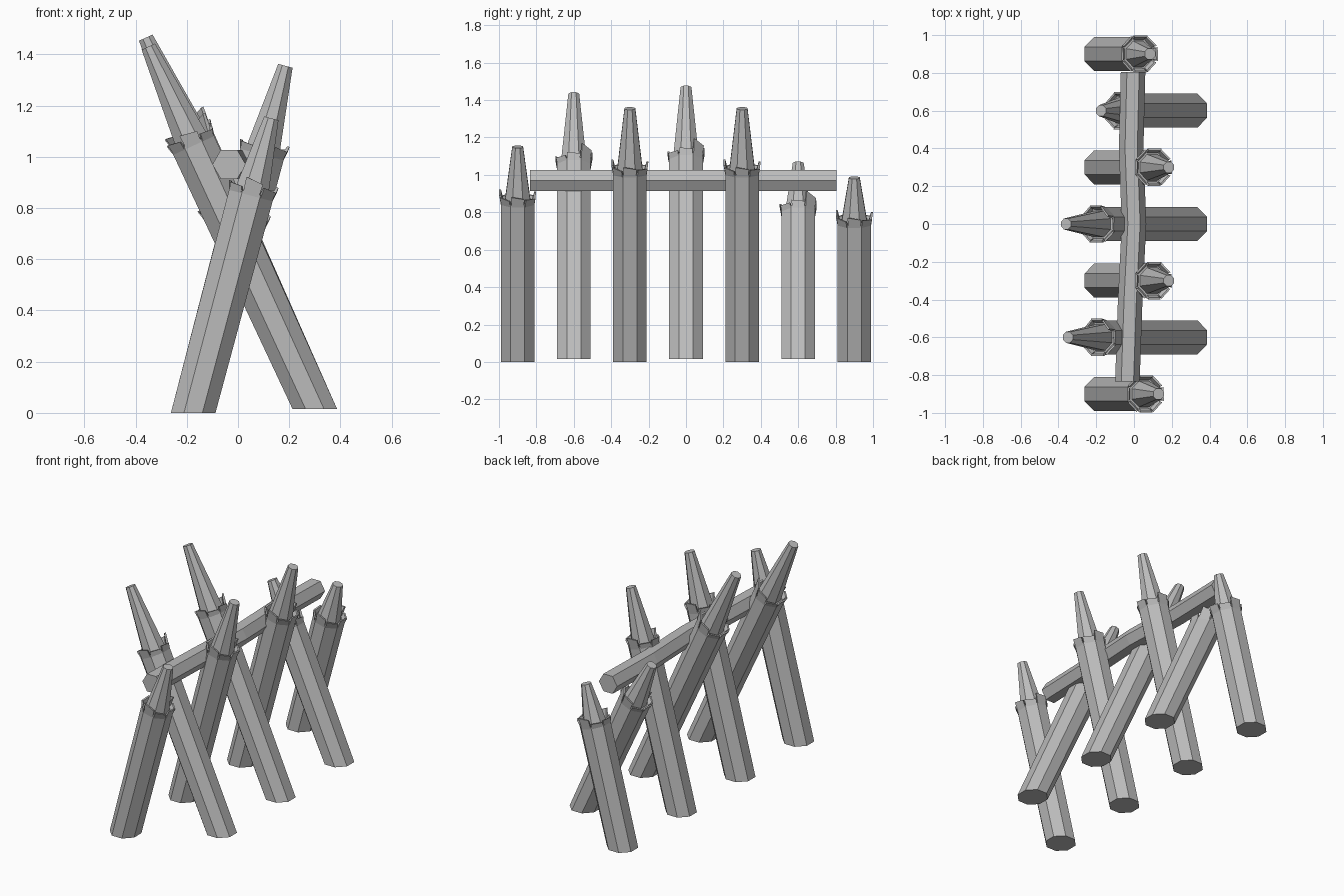
import bpy
import bmesh
from math import cos, sin, pi
from mathutils import Vector

cube = bpy.data.objects.get("Cube")
if cube:
    bpy.data.objects.remove(cube)

grey = bpy.data.materials.new("plain_grey")
grey.use_nodes = True
GREY = (0.5, 0.5, 0.5, 1)
grey.diffuse_color = GREY
grey.node_tree.nodes["Principled BSDF"].inputs["Base Color"].default_value = GREY

Y = Vector((0, 1, 0))
X = Vector((1, 0, 0))


def octagon(centre, u, hx, hy):
    """Octagon with flats facing u and y; hx and hy are its half widths."""
    k = 1 / cos(pi / 8)
    angles = [pi / 8 + i * pi / 4 for i in range(8)]
    return [centre + u * hx * k * cos(a) + Y * hy * k * sin(a) for a in angles]


def loft(bm, rings):
    """Closed skin through rings of equal length."""
    loops = [[bm.verts.new(p) for p in ring] for ring in rings]
    n = len(loops[0])
    for low, high in zip(loops, loops[1:]):
        for i in range(n):
            j = (i + 1) % n
            bm.faces.new((low[i], low[j], high[j], high[i]))
    bm.faces.new(loops[0][::-1])
    bm.faces.new(loops[-1])


def finish(bm, name):
    bmesh.ops.recalc_face_normals(bm, faces=bm.faces)
    mesh = bpy.data.meshes.new(name)
    bm.to_mesh(mesh)
    bm.free()
    mesh.materials.append(grey)
    obj = bpy.data.objects.new(name, mesh)
    bpy.context.collection.objects.link(obj)


def stake(name, base, tip, cone_height, splinters):
    axis = (tip - base).normalized()
    u = Y.cross(axis)
    neck = tip - axis * (cone_height / axis.z)
    # Shaft with a level foot and a squared-off top
    bm = bmesh.new()
    rim = octagon(neck, u, 0.088, 0.09)
    loft(bm, [octagon(base, X, 0.087, 0.09), rim])
    # Whittled point
    loft(bm, [octagon(neck - axis * 0.01, u, 0.068, 0.07),
              octagon(tip, u, 0.029, 0.029)])
    # Splinters peeled outward around the neck
    for i, height in enumerate(splinters):
        a, b = rim[i - 1] - neck, rim[i] - neck
        a, b = a.lerp(b, 0.06), b.lerp(a, 0.06)
        lift_a, lift_b = axis * height, axis * height * 0.75
        foot = [neck + v - axis * 0.012 for v in (a, b, b * 0.8, a * 0.8)]
        top = [neck + a * 1.1 + lift_a, neck + b * 1.1 + lift_b,
               neck + b * 0.99 + lift_b, neck + a * 0.99 + lift_a]
        loft(bm, [foot, top])
    finish(bm, name)


# Stakes leaning to the left: y, tip x, tip z, point height
LEFT_SPLINTERS = (0.045, 0.03, 0.06, 0.02, 0.025, 0.02, 0.055, 0.03)
for n, (y, x, z, cone) in enumerate([(-0.9, 0.13, 1.15, 0.29), (-0.3, 0.185, 1.355, 0.335),
                                     (0.3, 0.185, 1.355, 0.335), (0.9, 0.085, 0.985, 0.235)]):
    stake(f"left_leaning_stake_{n + 1}", Vector((-0.175, y, 0)),
          Vector((x, y, z)), cone, LEFT_SPLINTERS)

# Stakes leaning to the right
RIGHT_SPLINTERS = (0.03, 0.085, 0.055, 0.02, 0.03, 0.03, 0.045, 0.02)
for n, (y, x, z, cone) in enumerate([(-0.6, -0.35, 1.43, 0.375), (0, -0.36, 1.465, 0.385),
                                     (0.6, -0.175, 1.06, 0.26)]):
    stake(f"right_leaning_stake_{n + 1}", Vector((0.3, y, 0.015)),
          Vector((x, y, z)), cone, RIGHT_SPLINTERS)

# Slightly crooked six-sided rail resting in the crossings
bm = bmesh.new()
bends = [(-0.035, -0.835), (-0.02, -0.4), (0.0, 0.0), (-0.015, 0.4), (-0.005, 0.805)]
loft(bm, [[Vector((x + 0.065 * cos(i * pi / 3), y, 0.97 + 0.065 * sin(i * pi / 3)))
           for i in range(6)] for x, y in bends])
finish(bm, "cross_rail")
